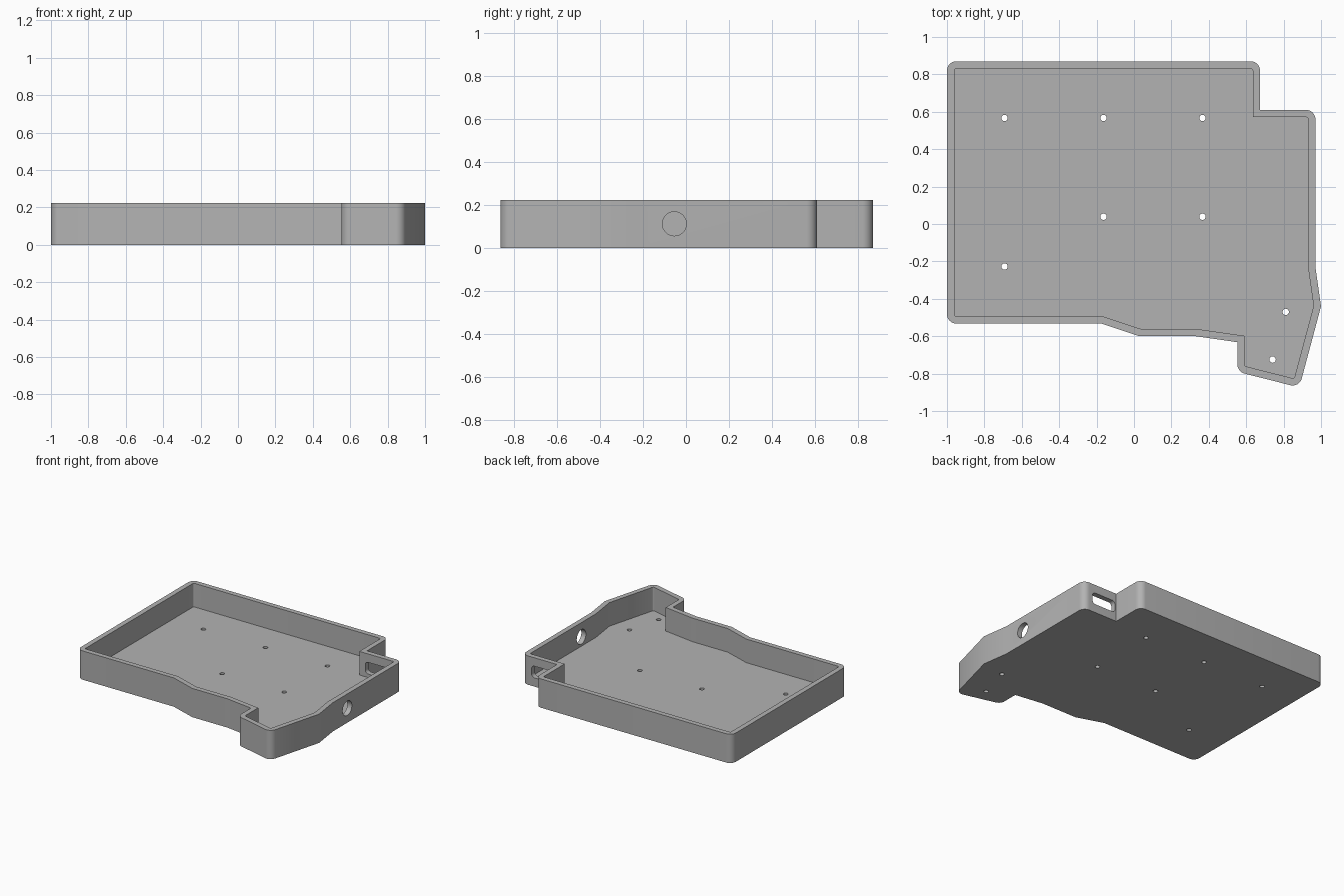
import bpy, bmesh, math
from mathutils import Vector, Matrix

HEIGHT, FLOOR, WALL, MID = 0.222, 0.04, 0.039, 0.112

old = bpy.data.objects.get("Cube")
if old:
    bpy.data.objects.remove(old)

grey = bpy.data.materials.new("light_grey")
grey.use_nodes = True
colour = (0.45, 0.45, 0.45, 1)
grey.diffuse_color = colour
grey.node_tree.nodes["Principled BSDF"].inputs["Base Color"].default_value = colour

# Plan of the tray, anticlockwise: x, y, corner radius
PLAN = [(-1, -0.532, 0.05), (-0.175, -0.532, 0), (0.03, -0.6, 0),
        (0.33, -0.6, 0), (0.553, -0.632, 0), (0.553, -0.79, 0.05),
        (0.884, -0.874, 0.05), (1, -0.44, 0), (0.97, -0.23, 0),
        (0.97, 0.61, 0.05), (0.674, 0.61, 0), (0.674, 0.87, 0.05),
        (-1, 0.87, 0.05)]


def neighbours(plan, i):
    """Corner position and the unit directions into and out of it."""
    a, b, c = (Vector(plan[j % len(plan)][:2]) for j in (i - 1, i, i + 1))
    return b, (b - a).normalized(), (c - b).normalized()


def inset(plan, width):
    result = []
    for i, corner in enumerate(plan):
        p, d0, d1 = neighbours(plan, i)
        n0, n1 = Vector((-d0.y, d0.x)), Vector((-d1.y, d1.x))
        p = p + (n0 + n1) * width / (1 + n0.dot(n1))
        result.append((p.x, p.y, max(corner[2] - width, 0)))
    return result


def rounded(plan, steps=8):
    points = []
    for i, corner in enumerate(plan):
        p, d0, d1 = neighbours(plan, i)
        radius = corner[2]
        if not radius:
            points.append(p)
            continue
        turn = d0.angle_signed(d1) * -1
        start = p - d0 * radius * math.tan(turn / 2)
        centre = start + Vector((-d0.y, d0.x)) * radius
        for k in range(steps + 1):
            points.append(centre + Matrix.Rotation(turn * k / steps, 2) @ (start - centre))
    return points


def prism(name, points, z0, z1):
    bm = bmesh.new()
    face = bm.faces.new([bm.verts.new((p.x, p.y, z0)) for p in points])
    top = bmesh.ops.extrude_face_region(bm, geom=[face])["geom"]
    bmesh.ops.translate(bm, vec=(0, 0, z1 - z0),
                        verts=[v for v in top if isinstance(v, bmesh.types.BMVert)])
    bmesh.ops.recalc_face_normals(bm, faces=bm.faces)
    mesh = bpy.data.meshes.new(name)
    bm.to_mesh(mesh)
    bm.free()
    obj = bpy.data.objects.new(name, mesh)
    bpy.context.collection.objects.link(obj)
    mesh.materials.append(grey)
    return obj


def circle(x, y, radius, sides=32):
    return [Vector((x + radius * math.cos(math.tau * k / sides),
                    y + radius * math.sin(math.tau * k / sides))) for k in range(sides)]


def cut(body, cutter):
    cutter.hide_render = True
    bpy.context.view_layer.objects.active = body
    mod = body.modifiers.new("cut", "BOOLEAN")
    mod.operation, mod.solver, mod.object = "DIFFERENCE", "EXACT", cutter
    bpy.ops.object.modifier_apply(modifier=mod.name)
    bpy.data.objects.remove(cutter)


# Solid body hollowed into a tray
tray = prism("case_tray", rounded(PLAN), 0, HEIGHT)
cut(tray, prism("cavity_cutter", rounded(inset(PLAN, WALL)), FLOOR, HEIGHT + 0.1))

# Screw holes through the floor
for x, y in [(-0.692, 0.567), (-0.163, 0.567), (0.366, 0.567), (-0.163, 0.039),
             (0.366, 0.039), (-0.692, -0.227), (0.811, -0.47), (0.741, -0.725)]:
    cut(tray, prism("screw_cutter", circle(x, y, 0.017, 24), -0.1, FLOOR + 0.05))

# Round cable hole in the right wall
hole = prism("cable_hole_cutter", circle(0, 0, 0.056), -0.1, 0.1)
hole.matrix_world = Matrix.Translation((0.95, -0.054, MID)) @ Matrix.Rotation(math.pi / 2, 4, "Y")
cut(tray, hole)

# Rounded port slot in the stepped back wall
w, h, r = 0.102, 0.045, 0.025
slot = prism("port_slot_cutter", rounded([(-w, -h, r), (w, -h, r), (w, h, r), (-w, h, r)]), -0.08, 0.08)
slot.matrix_world = Matrix.Translation((0.788, 0.59, MID)) @ Matrix.Rotation(math.pi / 2, 4, "X")
cut(tray, slot)

# Smooth rounded walls, crisp rims
bpy.ops.object.select_all(action="DESELECT")
tray.select_set(True)
bpy.context.view_layer.objects.active = tray
bpy.ops.object.shade_smooth_by_angle(angle=math.radians(30))
